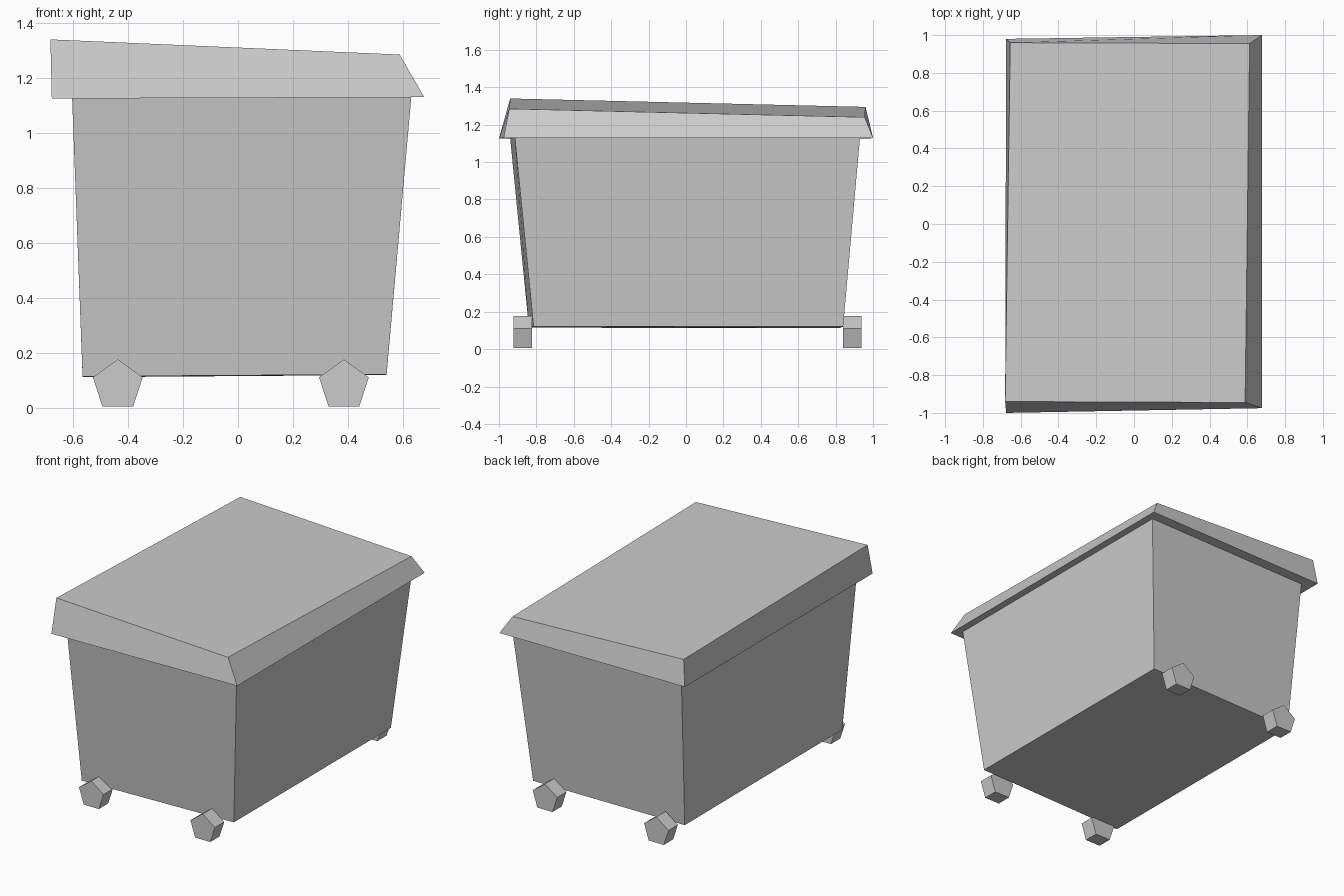
import bpy, math

if "Cube" in bpy.data.objects:
    bpy.data.objects.remove(bpy.data.objects["Cube"])


def frustum(name, lower, upper):
    """Six-sided block between two four-cornered loops (counter-clockwise from above)."""
    faces = [(3, 2, 1, 0), (4, 5, 6, 7)]
    faces += [(i, (i + 1) % 4, (i + 1) % 4 + 4, i + 4) for i in range(4)]
    mesh = bpy.data.meshes.new(name)
    mesh.from_pydata(lower + upper, [], faces)
    mesh.update()
    obj = bpy.data.objects.new(name, mesh)
    bpy.context.collection.objects.link(obj)
    return obj


# Tapered, slightly skewed container
frustum("container_body",
        [(-0.565, -0.84, 0.115), (0.54, -0.815, 0.122), (0.54, 0.84, 0.12), (-0.565, 0.82, 0.112)],
        [(-0.603, -0.94, 1.127), (0.63, -0.915, 1.13), (0.63, 0.93, 1.13), (-0.603, 0.91, 1.127)])

# Sloping lid with overhanging rim
frustum("lid",
        [(-0.677, -1.0, 1.125), (0.677, -0.975, 1.13), (0.677, 1.0, 1.13), (-0.677, 0.98, 1.125)],
        [(-0.682, -0.94, 1.34), (0.588, -0.945, 1.285), (0.612, 0.955, 1.24), (-0.655, 0.96, 1.295)])

# Four pentagonal wheels
for end, y in (("front", -0.873), ("back", 0.888)):
    for side, x in (("left", -0.437), ("right", 0.385)):
        bpy.ops.mesh.primitive_cylinder_add(vertices=5, radius=0.095, depth=0.098,
                                            location=(x, y, 0.082),
                                            rotation=(math.pi / 2, 0, 0))
        bpy.context.object.name = f"{end}_{side}_wheel"
